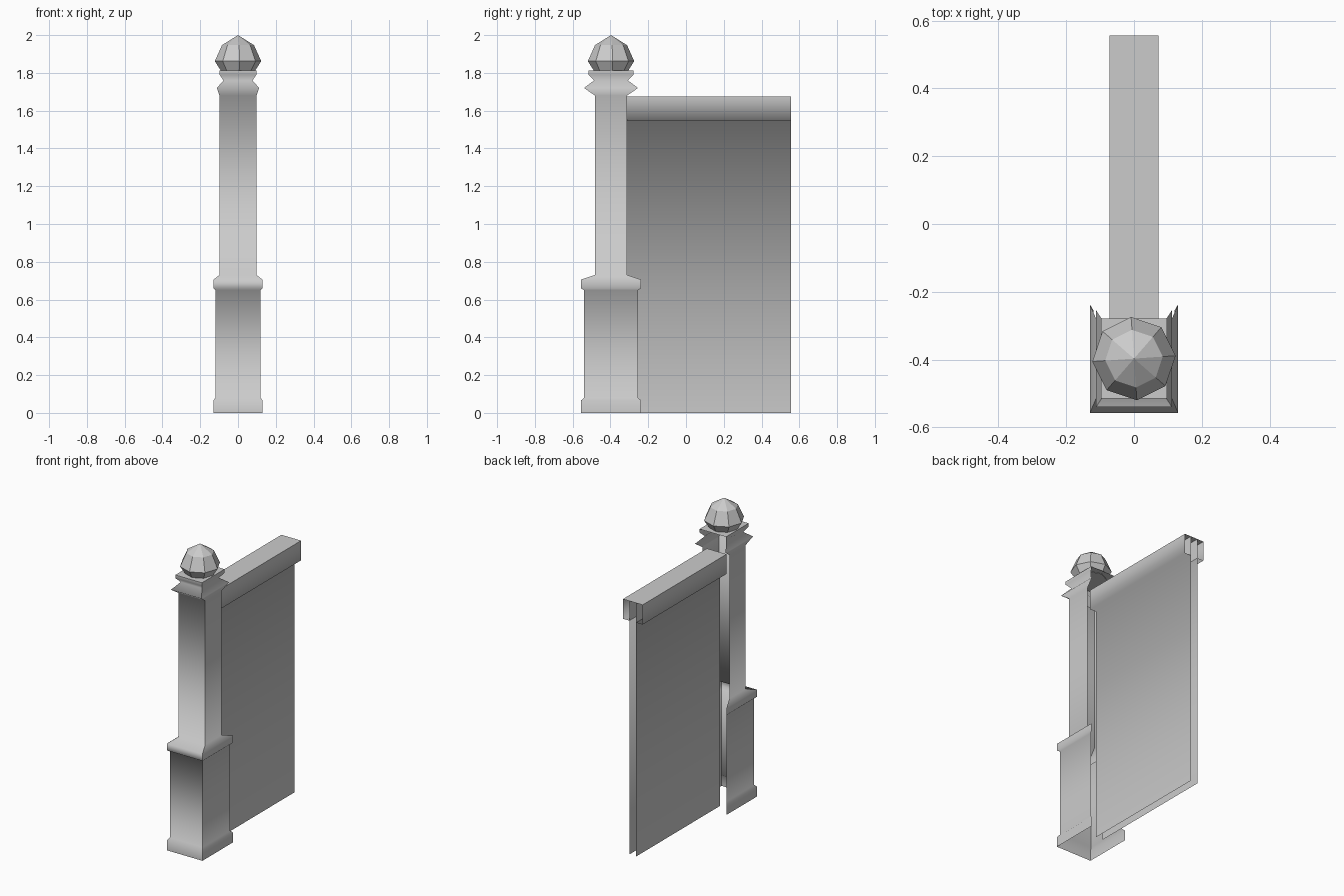
import bpy, bmesh
from math import cos, sin, pi, radians

if "Cube" in bpy.data.objects:
    bpy.data.objects.remove(bpy.data.objects["Cube"])

POST_Y = -0.397


def finish(bm, name):
    mesh = bpy.data.meshes.new(name)
    bm.to_mesh(mesh)
    bm.free()
    obj = bpy.data.objects.new(name, mesh)
    bpy.context.collection.objects.link(obj)
    return obj


def loft(bm, rings, closed):
    """Skin neighbouring point rings with smooth quads."""
    rows = [[bm.verts.new(p) for p in r] for r in rings]
    for a, b in zip(rows, rows[1:]):
        n = len(a)
        for i in range(n if closed else n - 1):
            j = (i + 1) % n
            bm.faces.new((a[i], a[j], b[j], b[i])).smooth = True
    return rows


# Gate post: three-sided moulded shell, open towards the wall
levels = [(0, .13, .16), (.065, .13, .16), (.08, .12, .143), (.65, .12, .143),
          (.66, .13, .16), (.705, .13, .16), (.73, .098, .085), (1.68, .098, .085),
          (1.72, .112, .143), (1.76, .077, .09), (1.79, .097, .118), (1.812, .097, .118)]
bm = bmesh.new()
rings = [[(-x, POST_Y + y, z), (-x, POST_Y - y, z), (x, POST_Y - y, z), (x, POST_Y + y, z)]
         for z, x, y in levels]
rows = loft(bm, rings, False)
for a, b in zip(rows, rows[1:]):
    for i in (1, 2):
        bm.edges.get((a[i], b[i])).smooth = False
top = bm.faces.new(rows[-1])
for e in top.edges:
    e.smooth = False
finish(bm, "gate_post")

# Faceted ball finial
bm = bmesh.new()
turn = radians(4)
rings = [[(r * cos(turn + k * pi / 4), POST_Y + r * sin(turn + k * pi / 4), z)
          for k in range(8)] for r, z in [(.09, 1.81), (.123, 1.862), (.085, 1.947)]]
rows = loft(bm, rings, True)
tip = bm.verts.new((0, POST_Y, 2.0))
for k in range(8):
    bm.faces.new((rows[-1][k], rows[-1][(k + 1) % 8], tip))
bm.faces.new(rows[0][::-1])
for f in bm.faces:
    f.smooth = False
finish(bm, "ball_finial")

# Wall panels with overhanging coping, open at both ends
Y0, Y1 = -0.32, 0.556
section = [(.025, 0), (.025, 1.545), (.072, 1.545), (.072, 1.675)]
section += [(-x, z) for x, z in reversed(section)]
bm = bmesh.new()
rows = loft(bm, [[(x, Y1, z), (x, Y0, z)] for x, z in section], False)
for r in (rows[3], rows[4]):
    bm.edges.get(r).smooth = False
finish(bm, "wall_and_coping")

# Panel tops continuing inside the coping
bm = bmesh.new()
for x in (-.025, .025):
    loft(bm, [[(x, Y1, 1.545), (x, Y0, 1.545)], [(x, Y1, 1.675), (x, Y0, 1.675)]], False)
finish(bm, "inner_panel_tops")
